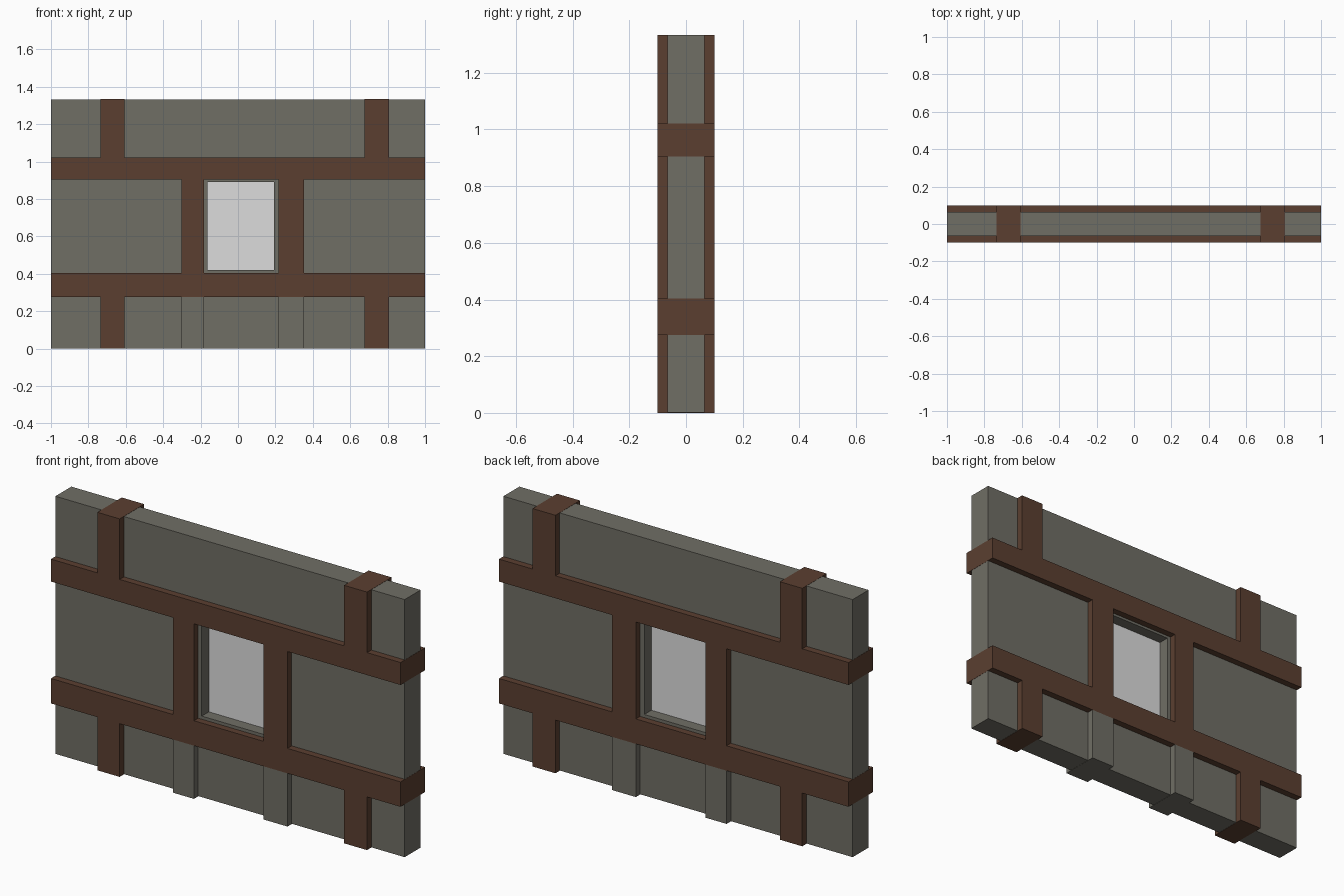
import bpy
import bmesh

cube = bpy.data.objects.get("Cube")
if cube:
    bpy.data.objects.remove(cube, do_unlink=True)


def linear(c):
    c /= 255
    return c / 12.92 if c <= 0.04045 else ((c + 0.055) / 1.055) ** 2.4


def material(name, rgb):
    m = bpy.data.materials.new(name)
    m.use_nodes = True
    color = (*[linear(c) for c in rgb], 1)
    m.diffuse_color = color
    bsdf = next(n for n in m.node_tree.nodes if n.type == "BSDF_PRINCIPLED")
    bsdf.inputs["Base Color"].default_value = color
    bsdf.inputs["Roughness"].default_value = 0.8
    return m


stone = material("grey stone", (112, 110, 101))
timber = material("brown timber", (91, 63, 48))
pane = material("pale pane", (220, 220, 220))


def block(name, xs, zs, depth, mat):
    """Box spanning xs and zs, centred on y = 0."""
    bm = bmesh.new()
    bmesh.ops.create_cube(bm, size=1)
    for v in bm.verts:
        v.co = (xs[v.co.x > 0], v.co.y * depth, zs[v.co.z > 0])
    mesh = bpy.data.meshes.new(name)
    bm.to_mesh(mesh)
    bm.free()
    mesh.materials.append(mat)
    obj = bpy.data.objects.new(name, mesh)
    bpy.context.collection.objects.link(obj)
    return obj


TOP = 1.334
DEEP = 0.2
GAP = 0.001  # keeps timber faces just proud of the wall ends
lower = (0.275, 0.404)
upper = (0.905, 1.021)
opening_x, opening_z = (-0.162, 0.193), (0.42, 0.892)

# Wall with a window opening cut through it
wall = block("wall", (GAP - 1, 1 - GAP), (GAP, TOP - GAP), 0.13, stone)
cutter = block("window_cutter", opening_x, opening_z, 1, stone)
cutter.hide_render = True
cutter.hide_viewport = True
cut = wall.modifiers.new("window", "BOOLEAN")
cut.object = cutter
cut.solver = "EXACT"
block("window_pane", opening_x, opening_z, 0.014, pane)

# Horizontal beams
for name, zs in (("lower_beam", lower), ("upper_beam", upper)):
    block(name, (-1, 1), zs, DEEP, timber)

# Outer posts, above and below the beams
for side, xs in (("right", (-0.735, -0.607)), ("left", (0.677, 0.808))):
    block(side + "_lower_post", xs, (0, lower[0]), DEEP, timber)
    block(side + "_upper_post", xs, (upper[1], TOP), DEEP, timber)

# Window posts with stone footings beneath
for side, xs in (("right", (-0.302, -0.182)), ("left", (0.217, 0.353))):
    block(side + "_window_post", xs, (lower[1], upper[0]), DEEP, timber)
    block(side + "_footing", xs, (0, lower[0]), DEEP, stone)
